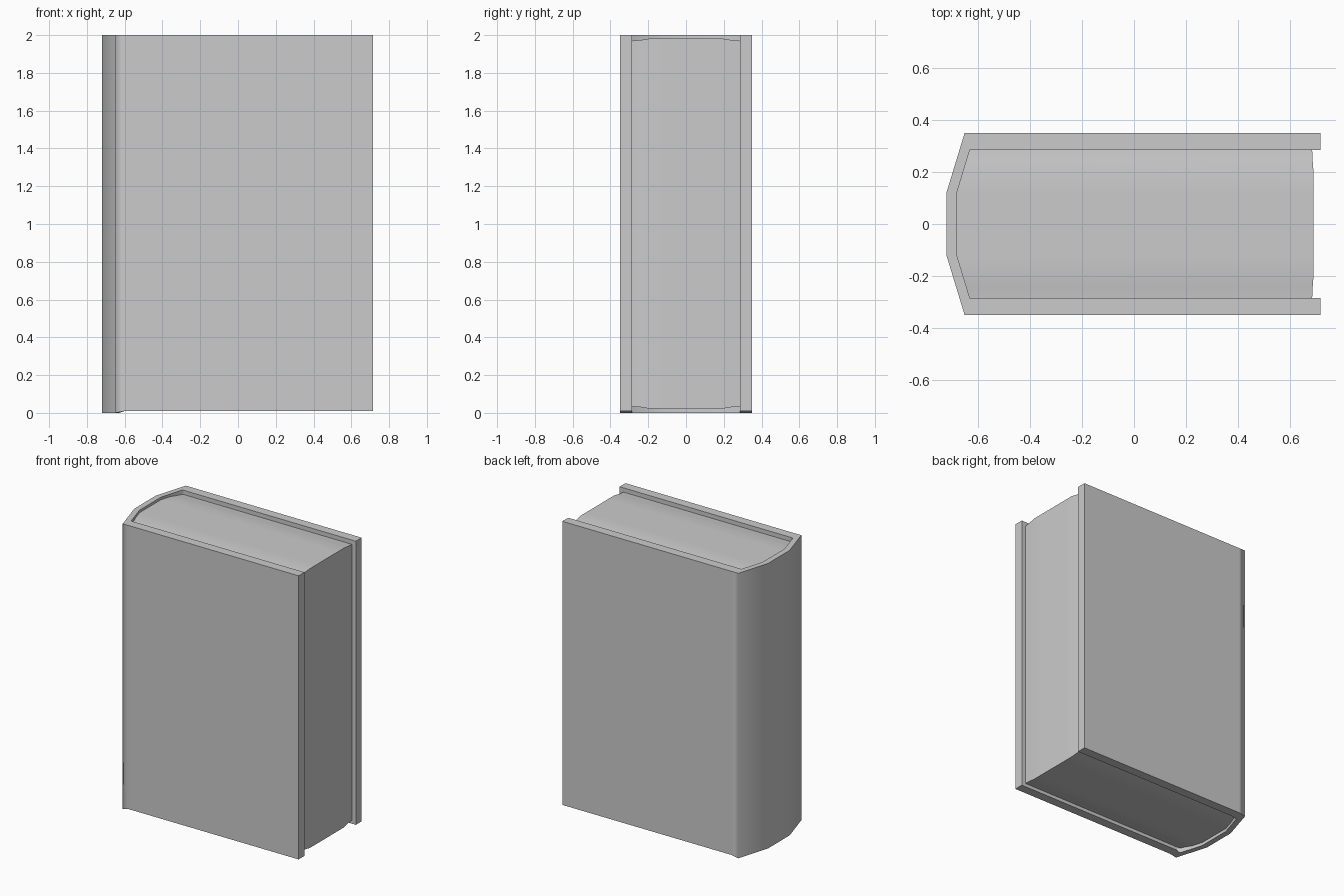
import bpy, bmesh, math

if "Cube" in bpy.data.objects:
    bpy.data.objects.remove(bpy.data.objects["Cube"])


def make_object(name, bm, angle):
    bmesh.ops.recalc_face_normals(bm, faces=bm.faces)
    mesh = bpy.data.meshes.new(name)
    bm.to_mesh(mesh)
    bm.free()
    obj = bpy.data.objects.new(name, mesh)
    bpy.context.collection.objects.link(obj)
    bpy.ops.object.select_all(action='DESELECT')
    obj.select_set(True)
    bpy.context.view_layer.objects.active = obj
    bpy.ops.object.shade_smooth_by_angle(angle=math.radians(angle))
    return obj


def mirrored(half):
    """Mirror half a profile across y = 0 to complete it."""
    return half + [(x, -y) for x, y in reversed(half)]


def bridge(bm, rings):
    for a, b in zip(rings, rings[1:]):
        n = len(a)
        for i in range(n):
            j = (i + 1) % n
            bm.faces.new((a[i], a[j], b[j], b[i]))


# Cover: two boards and a faceted spine, swept as one C-shaped wall
outer = mirrored([(0.715, 0.35), (-0.60, 0.35), (-0.65, 0.35), (-0.72, 0.12)])
inner = mirrored([(0.715, 0.285), (-0.60, 0.285), (-0.63, 0.285), (-0.68, 0.12)])
bm = bmesh.new()
rings = []
for (ox, oy), (ix, iy) in zip(outer, inner):
    low = 0.0 if ox < -0.62 else 0.01   # spine hangs a touch lower
    rings.append([bm.verts.new(p) for p in
                  ((ox, oy, low), (ox, oy, 2), (ix, iy, 2), (ix, iy, low))])
bridge(bm, rings)
bm.faces.new(rings[0])
bm.faces.new(rings[-1])
cover = make_object("book_cover", bm, 80)
soft = cover.modifiers.new("soft_spine", 'WEIGHTED_NORMAL')
soft.keep_sharp = True

# Pages: recessed block, with shoulders that roll back towards the boards
bm = bmesh.new()
rings = []
for y, back, inset in ((-0.285, -0.63, 0.012), (-0.24, -0.645, 0.008),
                       (-0.19, -0.66, 0.0), (-0.12, -0.68, 0.0),
                       (0.12, -0.68, 0.0), (0.19, -0.66, 0.0),
                       (0.24, -0.645, 0.008), (0.285, -0.63, 0.012)):
    x, lo, hi = 0.69 - inset * 0.5, 0.022 + inset, 1.982 - inset
    rings.append([bm.verts.new(p) for p in
                  ((back, y, lo), (x, y, lo), (x, y, hi), (back, y, hi))])
bridge(bm, rings)
bm.faces.new(rings[0])
bm.faces.new(rings[-1])
make_object("page_block", bm, 40)
